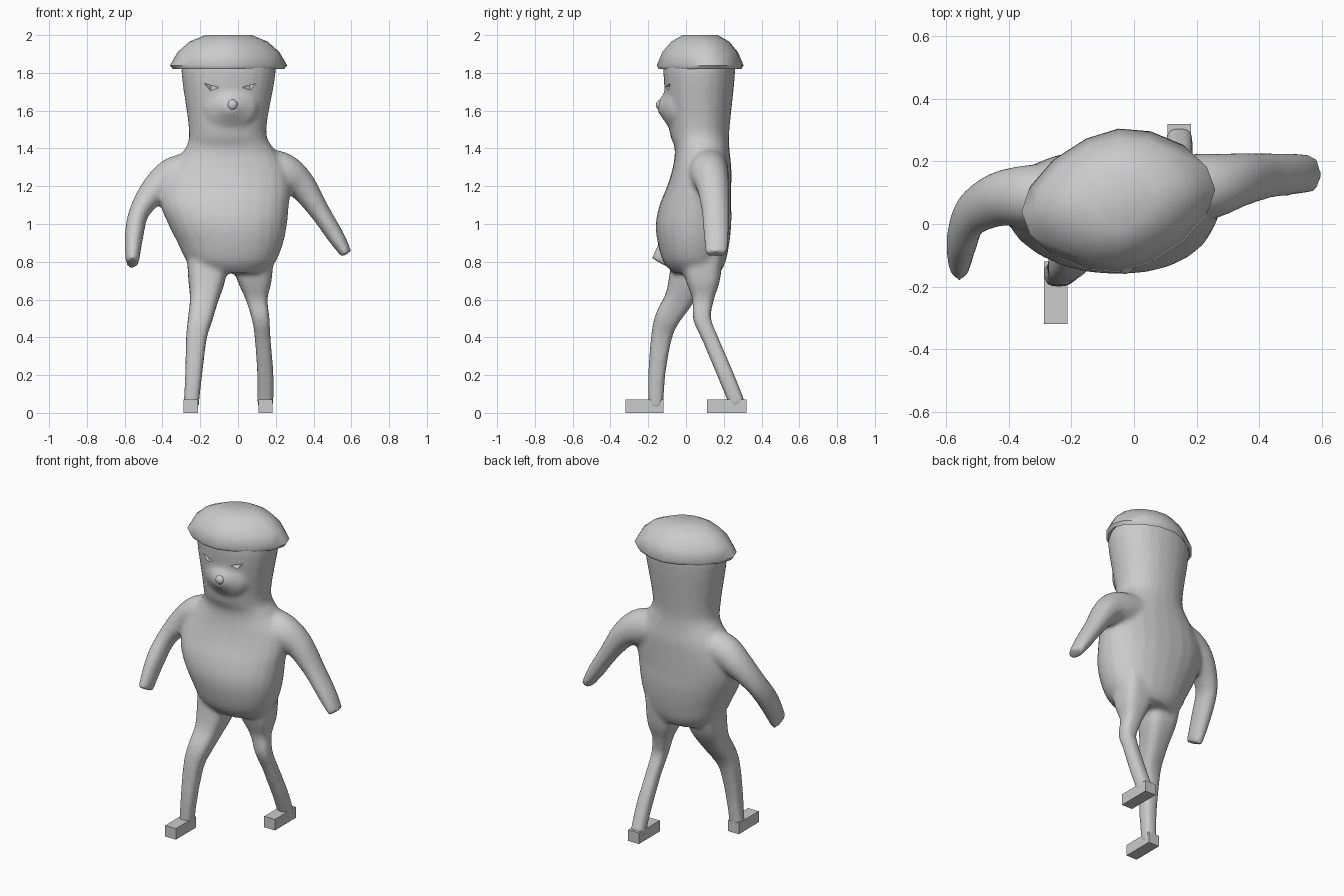
import bpy, bmesh, math
from mathutils import Vector

cube = bpy.data.objects.get("Cube")
if cube:
    bpy.data.objects.remove(cube, do_unlink=True)

grey = bpy.data.materials.new("plain grey")
grey.use_nodes = True
colour = (.6, .6, .6, 1)
grey.diffuse_color = colour
grey.node_tree.nodes["Principled BSDF"].inputs["Base Color"].default_value = colour


def skin(bm, rings):
    """Join rings of points into a closed surface."""
    loops = [[bm.verts.new(point) for point in ring] for ring in rings]
    count = len(loops[0])
    for lower, upper in zip(loops, loops[1:]):
        for i in range(count):
            j = (i + 1) % count
            bm.faces.new((lower[i], lower[j], upper[j], upper[i]))
    bm.faces.new(loops[0][::-1])
    bm.faces.new(loops[-1])


def oval(power=1, sides=24):
    """Unit oval; a power under one squares it off, over one makes a diamond."""
    def bend(value):
        return math.copysign(abs(value) ** power, value)
    angles = [math.tau * i / sides for i in range(sides)]
    return [(bend(math.cos(a)), bend(math.sin(a))) for a in angles]


def flow(rows, steps=4):
    """Smooth curve through rows of numbers."""
    result = []
    last = len(rows) - 1
    for i in range(last):
        before, start, end, after = (rows[min(max(i + k, 0), last)] for k in (-1, 0, 1, 2))
        for s in range(steps):
            t = s / steps
            result.append([b + t * (c - a + t * (2 * a - 5 * b + 4 * c - d
                                                 + t * (3 * b - 3 * c + d - a))) / 2
                           for a, b, c, d in zip(before, start, end, after)])
    # the middle terms above are halved, matching the slope at each row
    result.append(list(rows[-1]))
    return result


def tube(bm, path, depth, power=1):
    """Sections across a path of (x, y, z, radius); depth gives the y radius."""
    path = flow(path)
    points = [Vector(step[:3]) for step in path]
    rings = []
    for i, point in enumerate(points):
        ahead = points[min(i + 1, len(points) - 1)]
        behind = points[max(i - 1, 0)]
        along = (ahead - behind).normalized()
        side = Vector((0, 1, 0))
        side = (side - along * side.dot(along)).normalized()
        across = along.cross(side)
        radius = path[i][3]
        rings.append([point + side * depth(radius) * u + across * radius * v
                      for u, v in oval(power)])
    skin(bm, rings)


def finish(name, bm, sharp_angle=None):
    bmesh.ops.recalc_face_normals(bm, faces=bm.faces)
    mesh = bpy.data.meshes.new(name)
    bm.to_mesh(mesh)
    bm.free()
    mesh.materials.append(grey)
    obj = bpy.data.objects.new(name, mesh)
    bpy.context.collection.objects.link(obj)
    if sharp_angle:
        bpy.ops.object.select_all(action='DESELECT')
        obj.select_set(True)
        bpy.context.view_layer.objects.active = obj
        bpy.ops.object.shade_smooth_by_angle(angle=math.radians(sharp_angle))
    return obj


def arm_depth(radius):
    return .04 + radius * .6


def leg_depth(radius):
    return radius


body = bmesh.new()

# Torso, neck and head: height, then left-right and front-back limits
trunk = [
    (.74, -.2, .14, -.07, .18),
    (.8, -.27, .2, -.12, .21),
    (.9, -.32, .24, -.15, .23),
    (1, -.37, .26, -.16, .24),
    (1.1, -.41, .27, -.14, .24),
    (1.2, -.41, .28, -.1, .24),
    (1.3, -.36, .26, -.07, .24),
    (1.4, -.28, .19, -.06, .23),
    (1.5, -.26, .15, -.09, .23),
    (1.8, -.3, .2, -.12, .26),
    (1.9, -.28, .18, -.1, .25),
]
skin(body, [[(x0 + (x1 - x0) * (1 + u) / 2, y0 + (y1 - y0) * (1 + v) / 2, z)
             for u, v in oval(.92)] for z, x0, x1, y0, y1 in flow(trunk)])

# Broad muzzle tapering to the nose
skin(body, [[(-.04 + size * u, y, 1.62 + size * v * .85) for u, v in oval()]
            for y, size in ((.02, .2), (-.09, .13), (-.15, .03))])

# Left arm, held out
tube(body, [(.08, .12, 1.31, .1), (.23, .12, 1.27, .11), (.33, .14, 1.21, .08),
            (.43, .155, 1.07, .055), (.52, .16, .93, .045), (.575, .16, .84, .03)], arm_depth)

# Right arm, bent forward
tube(body, [(-.2, .1, 1.28, .1), (-.33, .09, 1.26, .1), (-.43, .08, 1.19, .08),
            (-.52, .03, 1.07, .055), (-.55, -.05, .94, .05), (-.56, -.13, .79, .035)], arm_depth)

# Right leg, stepping forward
tube(body, [(-.25, -.16, .02, .04), (-.235, -.155, .2, .045), (-.22, -.13, .4, .055),
            (-.2, -.1, .5, .065), (-.18, -.04, .6, .075), (-.165, .01, .72, .1),
            (-.16, .04, .85, .11)], leg_depth, .65)

# Left leg, trailing
tube(body, [(.145, .275, .04, .042), (.145, .21, .2, .043), (.13, .125, .4, .042),
            (.12, .085, .5, .047), (.1, .09, .6, .057), (.09, .09, .7, .09),
            (.07, .08, .85, .12)], leg_depth, .65)

body_obj = finish("body", body)
blend = body_obj.modifiers.new("blend", 'REMESH')
blend.mode = 'VOXEL'
blend.voxel_size = .013
blend.use_smooth_shade = True
soften = body_obj.modifiers.new("soften", 'SMOOTH')
soften.factor = .5
soften.iterations = 9

# Eye notches under the brow, narrowing inward
eyes = bmesh.new()
inner = Vector((.1, -.03, 1.74))
for side in (-1, 1):
    outer = [Vector((x, -.17, z)) for x, z in ((.03, 1.71), (.19, 1.75), (.11, 1.67))]
    rings = [outer, [point.lerp(inner, .9) for point in outer]]
    skin(eyes, [[(side * p.x - .04, p.y, p.z) for p in ring] for ring in rings])
cutter = finish("eye_cutter", eyes)
cutter.hide_render = True
cutter.hide_viewport = True
notch = body_obj.modifiers.new("eyes", 'BOOLEAN')
notch.operation = 'DIFFERENCE'
notch.object = cutter

# Nose
nose = bmesh.new()
bmesh.ops.create_uvsphere(nose, u_segments=16, v_segments=10, radius=.03)
bmesh.ops.translate(nose, verts=nose.verts, vec=(-.03, -.13, 1.63))
finish("nose", nose, 40)

# Feet
for name, x, toe, heel in (("right_foot", -.25, -.32, -.12), ("left_foot", .145, .11, .32)):
    foot = bmesh.new()
    bmesh.ops.create_cube(foot, size=1)
    bmesh.ops.scale(foot, verts=foot.verts, vec=(.075, heel - toe, .07))
    bmesh.ops.translate(foot, verts=foot.verts, vec=(x, (toe + heel) / 2, .035))
    finish(name, foot, 30)

# Cap: a skewed oval scaled at each height, hollow beneath
cap = bmesh.new()
levels = ((1.87, .8), (1.82, .95), (1.84, 1), (1.91, .87), (1.965, .67), (2, .4))
skin(cap, [[(-.05 + .31 * u * k, .075 + (.23 * v + .035 * u) * k, z)
            for u, v in oval(1.15, 16)] for z, k in levels])
finish("cap", cap, 60)
